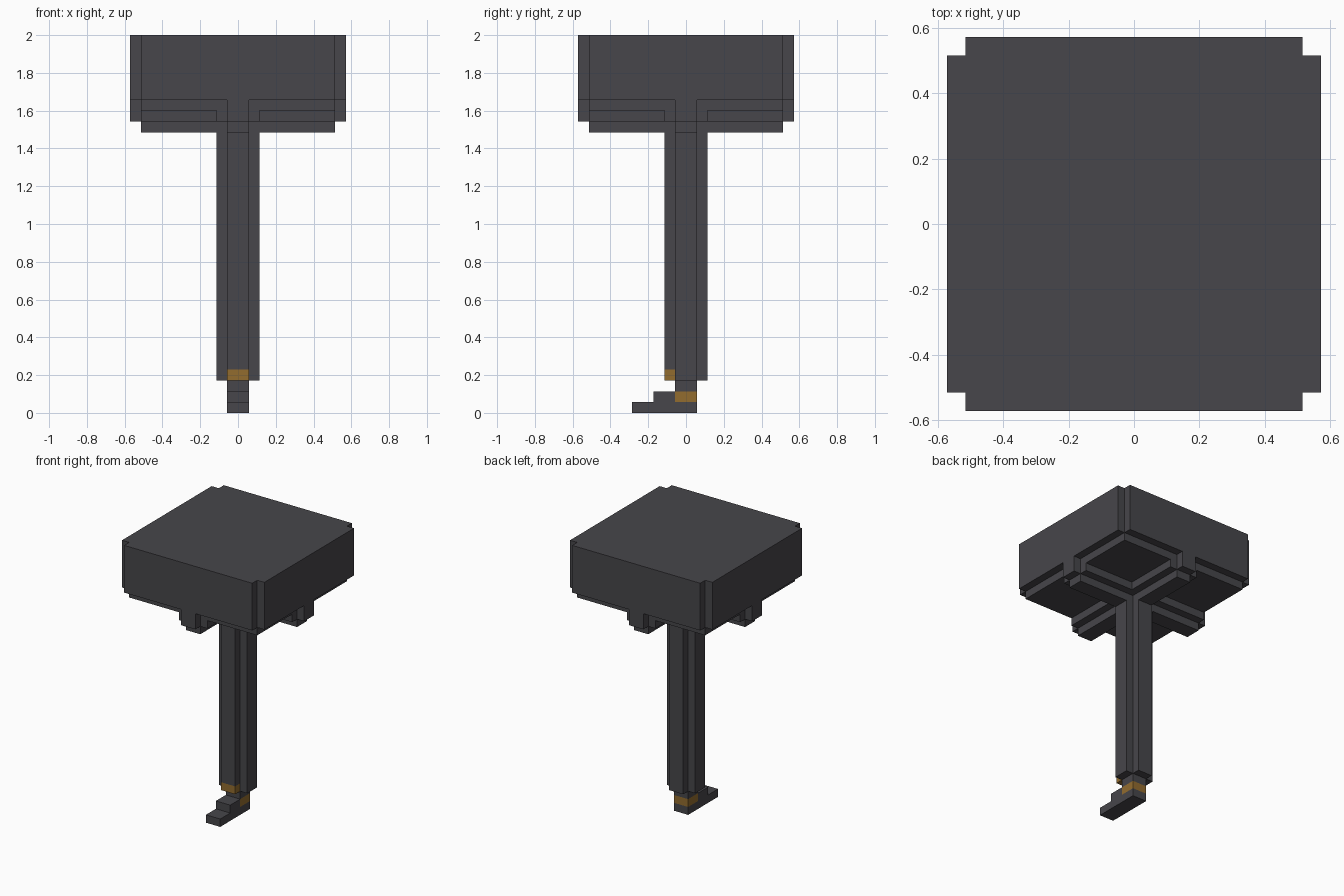
import bpy
import bmesh
from math import radians
from mathutils import Matrix, Vector

if "Cube" in bpy.data.objects:
    bpy.data.objects.remove(bpy.data.objects["Cube"], do_unlink=True)

U = 2 / 35  # one block of the grid


def material(name, color):
    mat = bpy.data.materials.new(name)
    mat.use_nodes = True
    mat.diffuse_color = color
    mat.node_tree.nodes["Principled BSDF"].inputs["Base Color"].default_value = color
    return mat


GREY = material("dark_grey", (0.063, 0.061, 0.069, 1))
OCHRE = material("ochre", (0.29, 0.15, 0.028, 1))

# Axis systems for profiles: extrude along z, along y or along x
ALONG_Z = Matrix.Identity(4)
ALONG_Y = Matrix(((1, 0, 0, 0), (0, 0, 1, 0), (0, 1, 0, 0), (0, 0, 0, 1)))
ALONG_X = Matrix(((0, 0, 1, 0), (1, 0, 0, 0), (0, 1, 0, 0), (0, 0, 0, 1)))


def extrude(name, profile, start, end, axes=ALONG_Z, mat=GREY, turn=0):
    """Extrude a 2D outline, given in blocks, between two distances."""
    bm = bmesh.new()
    face = bm.faces.new([bm.verts.new((a, b, start)) for a, b in profile])
    new = bmesh.ops.extrude_face_region(bm, geom=[face])["geom"]
    verts = [v for v in new if isinstance(v, bmesh.types.BMVert)]
    bmesh.ops.translate(bm, verts=verts, vec=Vector((0, 0, end - start)))
    spin = Matrix.Rotation(radians(turn), 4, "Z")
    bm.transform(Matrix.Scale(U, 4) @ spin @ axes)
    bmesh.ops.recalc_face_normals(bm, faces=bm.faces)
    mesh = bpy.data.meshes.new(name)
    bm.to_mesh(mesh)
    bm.free()
    mesh.materials.append(mat)
    obj = bpy.data.objects.new(name, mesh)
    bpy.context.collection.objects.link(obj)
    return obj


def rect(a0, a1, b0, b1):
    return [(a0, b0), (a1, b0), (a1, b1), (a0, b1)]


def notched(outer, inner):
    """Square outline with a step cut out of every corner."""
    corner = [(outer, inner), (inner, inner), (inner, outer)]
    points = []
    for _ in range(4):
        points += corner
        corner = [(-b, a) for a, b in corner]
    return points


# Head slab and the smaller plate beneath it
extrude("head", notched(10, 9), 29, 35)
extrude("under_plate", rect(-9, 9, -9, 9), 28, 29)

# Crossed beams under the head, with stepped undersides and narrow tips
stepped = [(-1, 26), (1, 26), (1, 27), (2, 27), (2, 29), (-2, 29), (-2, 27), (-1, 27)]
for name, turn in (("long_beam", 0), ("cross_beam", 90)):
    extrude(name, stepped, -9, 9, ALONG_Y, turn=turn)
    for side, start in (("front", -10), ("back", 9)):
        extrude(f"{name}_{side}_tip", rect(-1, 1, 27, 29), start, start + 1, ALONG_Y, turn=turn)

# Leg with cross-shaped section; its lowest front block is ochre
extrude("leg", notched(2, 1), 4, 28)
hem = [(-2, -1), (2, -1), (2, 1), (1, 1), (1, 2), (-1, 2), (-1, 1), (-2, 1)]
extrude("leg_hem", hem, 3, 4)
extrude("front_patch", rect(-1, 1, -2, -1), 3, 4, mat=OCHRE)

# Ankle, ochre heel and stepped foot
extrude("ankle", rect(-1, 1, -1, 1), 2, 3)
extrude("heel", rect(-1, 1, -1, 1), 1, 2, mat=OCHRE)
foot = [(-5, 0), (1, 0), (1, 1), (-1, 1), (-1, 2), (-3, 2), (-3, 1), (-5, 1)]
extrude("foot", foot, -1, 1, ALONG_X)
